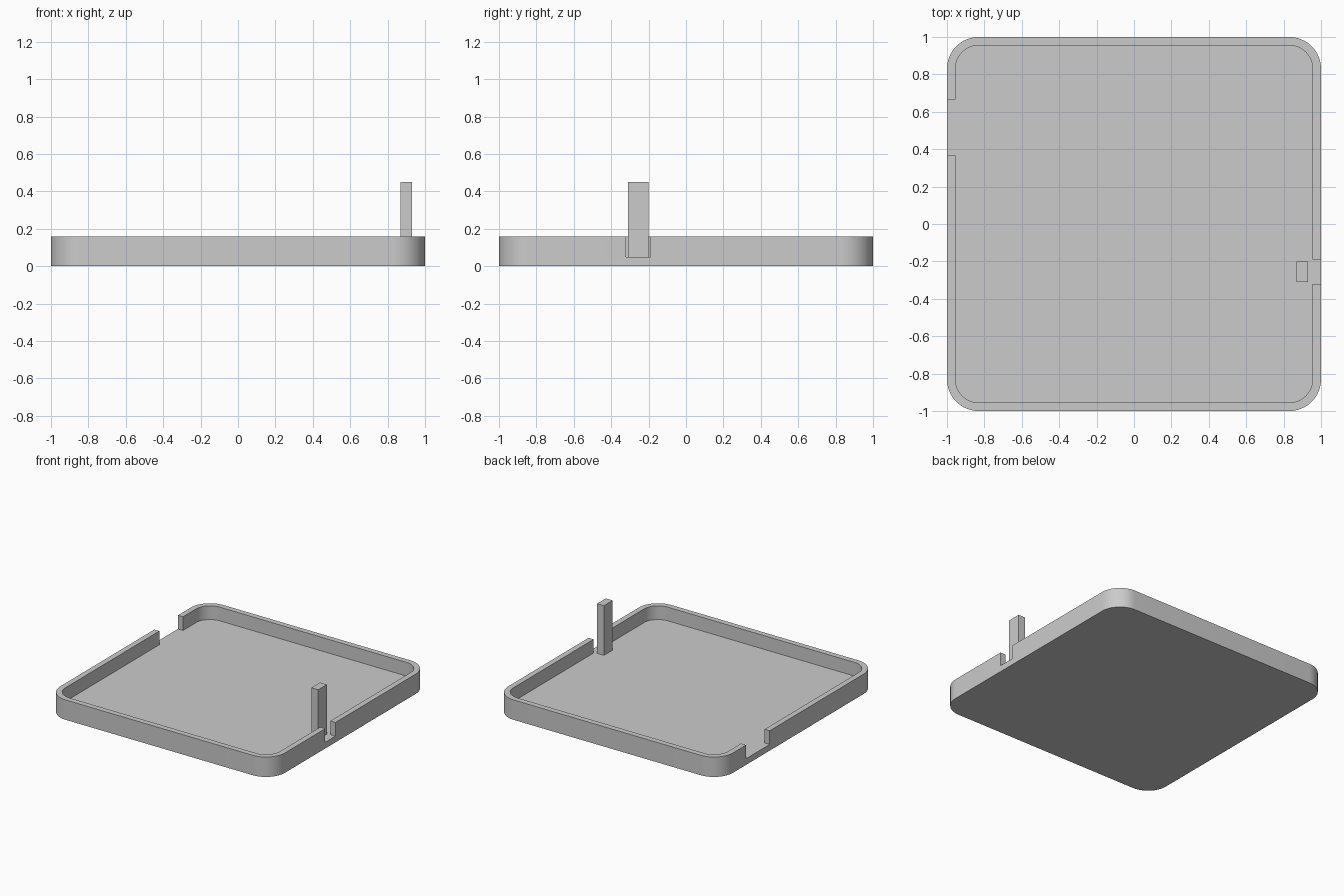
import bpy
import bmesh
from math import cos, sin, pi, radians

if "Cube" in bpy.data.objects:
    bpy.data.objects.remove(bpy.data.objects["Cube"])

GREY = (0.6, 0.6, 0.6, 1)
FLOOR, RIM = 0.05, 0.16

grey = bpy.data.materials.new("light_grey")
grey.use_nodes = True
grey.diffuse_color = GREY
grey.node_tree.nodes["Principled BSDF"].inputs["Base Color"].default_value = GREY


def prism(name, outline, z0, z1):
    """Extrude a counter-clockwise outline from z0 to z1."""
    bm = bmesh.new()
    base = bm.faces.new([bm.verts.new((x, y, z0)) for x, y in outline])
    top = bmesh.ops.extrude_face_region(bm, geom=[base], use_keep_orig=True)["geom"]
    bmesh.ops.translate(bm, vec=(0, 0, z1 - z0),
                        verts=[v for v in top if isinstance(v, bmesh.types.BMVert)])
    bmesh.ops.recalc_face_normals(bm, faces=bm.faces)
    mesh = bpy.data.meshes.new(name)
    bm.to_mesh(mesh)
    bm.free()
    mesh.materials.append(grey)
    obj = bpy.data.objects.new(name, mesh)
    bpy.context.collection.objects.link(obj)
    return obj


def rounded_square(half, radius, steps=16):
    c = half - radius
    points = []
    for q, (sx, sy) in enumerate([(1, 1), (-1, 1), (-1, -1), (1, -1)]):
        for i in range(steps + 1):
            a = (q + i / steps) * pi / 2
            points.append((sx * c + radius * cos(a), sy * c + radius * sin(a)))
    return points


def rectangle(x0, x1, y0, y1):
    return [(x0, y0), (x1, y0), (x1, y1), (x0, y1)]


# Shallow tray: rounded slab with a cavity and a notch through each side wall
tray = prism("tray", rounded_square(1, 0.17), 0, RIM)
cutters = [
    prism("cavity_cutter", rounded_square(0.955, 0.125), FLOOR, 0.3),
    prism("wide_notch_cutter", rectangle(-1.1, -0.9, 0.365, 0.665), FLOOR, 0.3),
    prism("narrow_notch_cutter", rectangle(0.9, 1.1, -0.32, -0.19), FLOOR, 0.3),
]
bpy.context.view_layer.objects.active = tray
for cutter in cutters:
    cutter.hide_render = True
    mod = tray.modifiers.new(cutter.name, "BOOLEAN")
    mod.operation = "DIFFERENCE"
    mod.solver = "EXACT"
    mod.object = cutter
    bpy.ops.object.modifier_apply(modifier=mod.name)
for cutter in cutters:
    bpy.data.objects.remove(cutter)

bpy.ops.object.select_all(action="DESELECT")
tray.select_set(True)
bpy.ops.object.shade_smooth_by_angle(angle=radians(30))

# Upright post standing on the floor beside the narrow notch
prism("post", rectangle(0.87, 0.93, -0.31, -0.2), FLOOR, 0.45)
